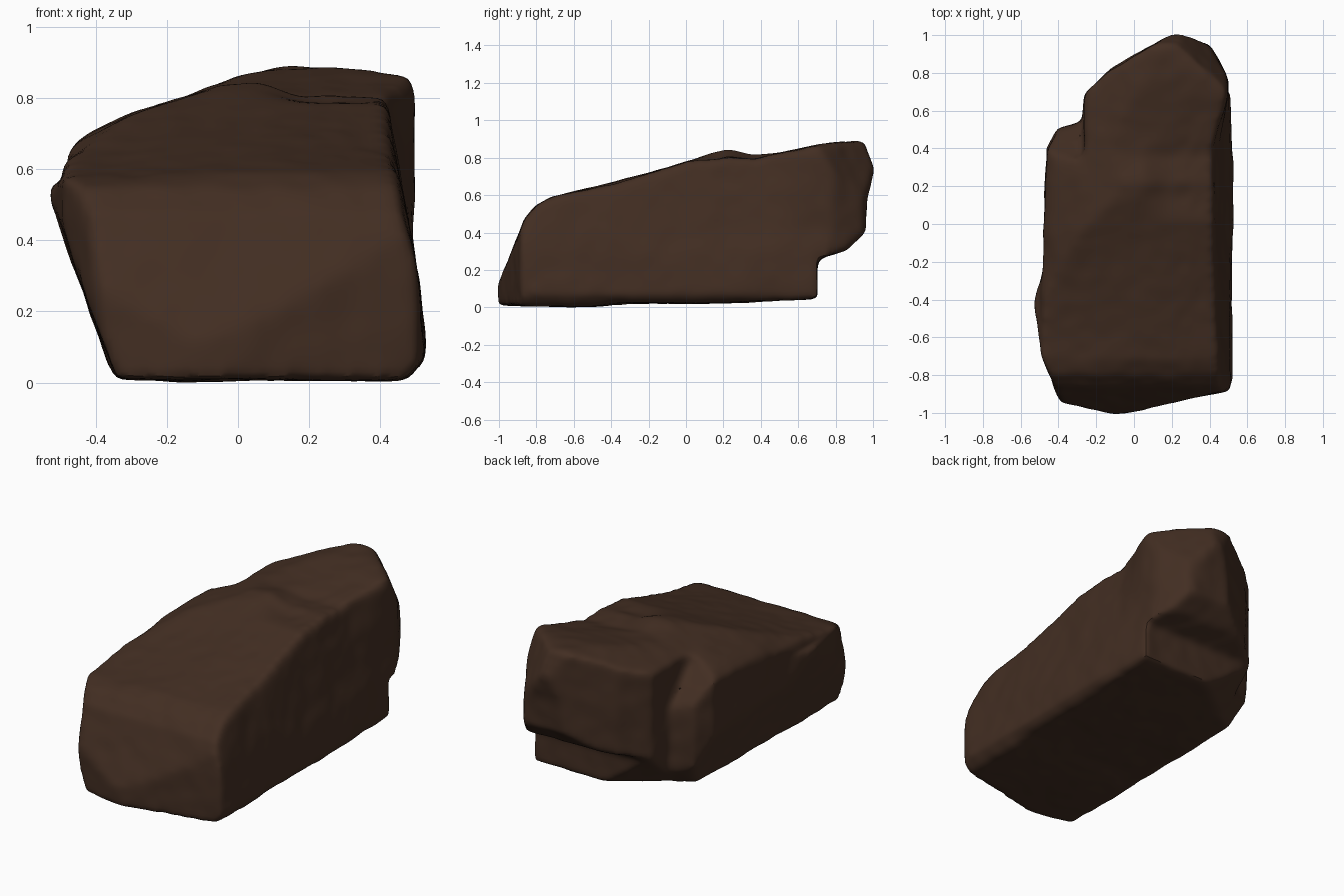
import bpy
import bmesh
from mathutils import Vector, noise

if "Cube" in bpy.data.objects:
    bpy.data.objects.remove(bpy.data.objects["Cube"], do_unlink=True)


def prism(name, points, to_world, start=-2, end=2):
    """Extrude a flat outline along its third axis."""
    bm = bmesh.new()
    face = bm.faces.new([bm.verts.new(to_world(a, b, start)) for a, b in points])
    ext = bmesh.ops.extrude_face_region(bm, geom=[face])
    shift = Vector(to_world(0, 0, end - start))
    bmesh.ops.translate(bm, vec=shift, verts=[v for v in ext["geom"] if isinstance(v, bmesh.types.BMVert)])
    bmesh.ops.recalc_face_normals(bm, faces=bm.faces)
    mesh = bpy.data.meshes.new(name)
    bm.to_mesh(mesh)
    bm.free()
    obj = bpy.data.objects.new(name, mesh)
    bpy.context.collection.objects.link(obj)
    return obj


def ramp(value, low, high):
    t = min(1, max(0, (value - low) / (high - low)))
    return t * t * (3 - 2 * t)


# Outlines: plan with the rear notch, side with the rear overhang, front taper
plan = [(-.39, -.94), (-.25, -.98), (-.08, -1.01), (.2, -.95), (.5, -.88), (.53, -.8), (.53, .2),
        (.5, .77), (.4, .95), (.22, 1.015), (.08, .94), (-.12, .82), (-.265, .69),
        (-.27, .54), (-.4, .5), (-.46, .4), (-.485, -.28), (-.53, -.42), (-.49, -.7)]
side = [(-1, -.01), (-.5, -.01), (-.35, .005), (.1, .005), (.7, .03), (.7, .24), (.86, .29),
        (.96, .39), (.97, .57), (1.01, .73), (.95, .878), (.78, .865), (.5, .81), (.37, .795),
        (.22, .83), (-.05, .745), (-.4, .645), (-.72, .577), (-.8, .53), (-.86, .46),
        (-.92, .31), (-1.01, .1)]
front = [(-.34, -.03), (.45, -.03), (.525, .05), (.495, .4), (.5, .81), (.48, .853), (.15, .878),
         (0, .845), (-.14, .79), (-.28, .748), (-.42, .68), (-.49, .63), (-.49, .55),
         (-.54, .535), (-.4, .15)]
notch = [(.35, 1.1), (.35, .7), (.55, .48), (.8, .48), (.8, 1.1)]


def along_x(a, b, c):
    return (c, a, b)


rock = prism("rock", plan, lambda a, b, c: (a, b, c))
cutters = [(prism("side_cutter", side, along_x), "INTERSECT"),
           (prism("front_cutter", front, lambda a, b, c: (a, c, b)), "INTERSECT"),
           (prism("notch_cutter", notch, along_x, -2, -.265), "DIFFERENCE")]

# Carve the block
bpy.ops.object.select_all(action="DESELECT")
bpy.context.view_layer.objects.active = rock
rock.select_set(True)
for cutter, operation in cutters:
    cutter.hide_render = True
    mod = rock.modifiers.new("carve", "BOOLEAN")
    mod.operation = operation
    mod.solver = "EXACT"
    mod.object = cutter
    bpy.ops.object.modifier_apply(modifier=mod.name)
    bpy.data.objects.remove(cutter, do_unlink=True)

# Split off the upper rear corner and the lower corner under the notch
bm = bmesh.new()
bm.from_mesh(rock.data)
for point, normal in [((.485, .71, .85), (1, 1, .56)), ((0, .65, .02), (-.59, .81, -.84))]:
    cut = bmesh.ops.bisect_plane(bm, geom=bm.verts[:] + bm.edges[:] + bm.faces[:],
                                 plane_co=point, plane_no=normal, clear_outer=True)
    rim = [e for e in cut["geom_cut"] if isinstance(e, bmesh.types.BMEdge)]
    bmesh.ops.triangle_fill(bm, edges=rim, use_beauty=True)
bmesh.ops.recalc_face_normals(bm, faces=bm.faces)
bm.to_mesh(rock.data)
bm.free()

# Even out the surface
mod = rock.modifiers.new("even", "REMESH")
mod.mode = "VOXEL"
mod.voxel_size = 0.02
bpy.ops.object.modifier_apply(modifier=mod.name)

# Worn edges, leaning flank, sagging top and uneven stone
bm = bmesh.new()
bm.from_mesh(rock.data)
for _ in range(5):
    bmesh.ops.smooth_vert(bm, verts=bm.verts, factor=0.5, use_axis_x=True, use_axis_y=True, use_axis_z=True)
bm.normal_update()
moves = []
for v in bm.verts:
    x, y, z = v.co
    lean = .075 * ramp(x, .2, .48) * ramp(z, .25, .8) * (1 - ramp(y, .4, .7))
    sag = .035 * ramp(-x, -.1, .5) * ramp(z, .52, .62) * (1 - ramp(y, -.4, .1))
    sag += .04 * ramp(x, .03, .2) * ramp(z, .5, .75) * ramp(y, 0, .2) * (1 - ramp(y, .2, .5))
    bump = .008 * noise.noise(v.co * 4) + .004 * noise.noise(v.co * 11)
    moves.append(v.normal * bump - Vector((lean, 0, sag)))
for v, move in zip(bm.verts, moves):
    v.co += move
ground = min(v.co.z for v in bm.verts)
bmesh.ops.translate(bm, vec=(0, 0, -ground), verts=bm.verts)
bm.to_mesh(rock.data)
bm.free()

# Dark brown stone
brown = bpy.data.materials.new("dark_brown_stone")
brown.use_nodes = True
colour = (.055, .027, .016, 1)
brown.diffuse_color = colour
shader = brown.node_tree.nodes["Principled BSDF"]
shader.inputs["Base Color"].default_value = colour
shader.inputs["Roughness"].default_value = .9
rock.data.materials.clear()
rock.data.materials.append(brown)
bpy.ops.object.shade_smooth_by_angle(angle=.6)
